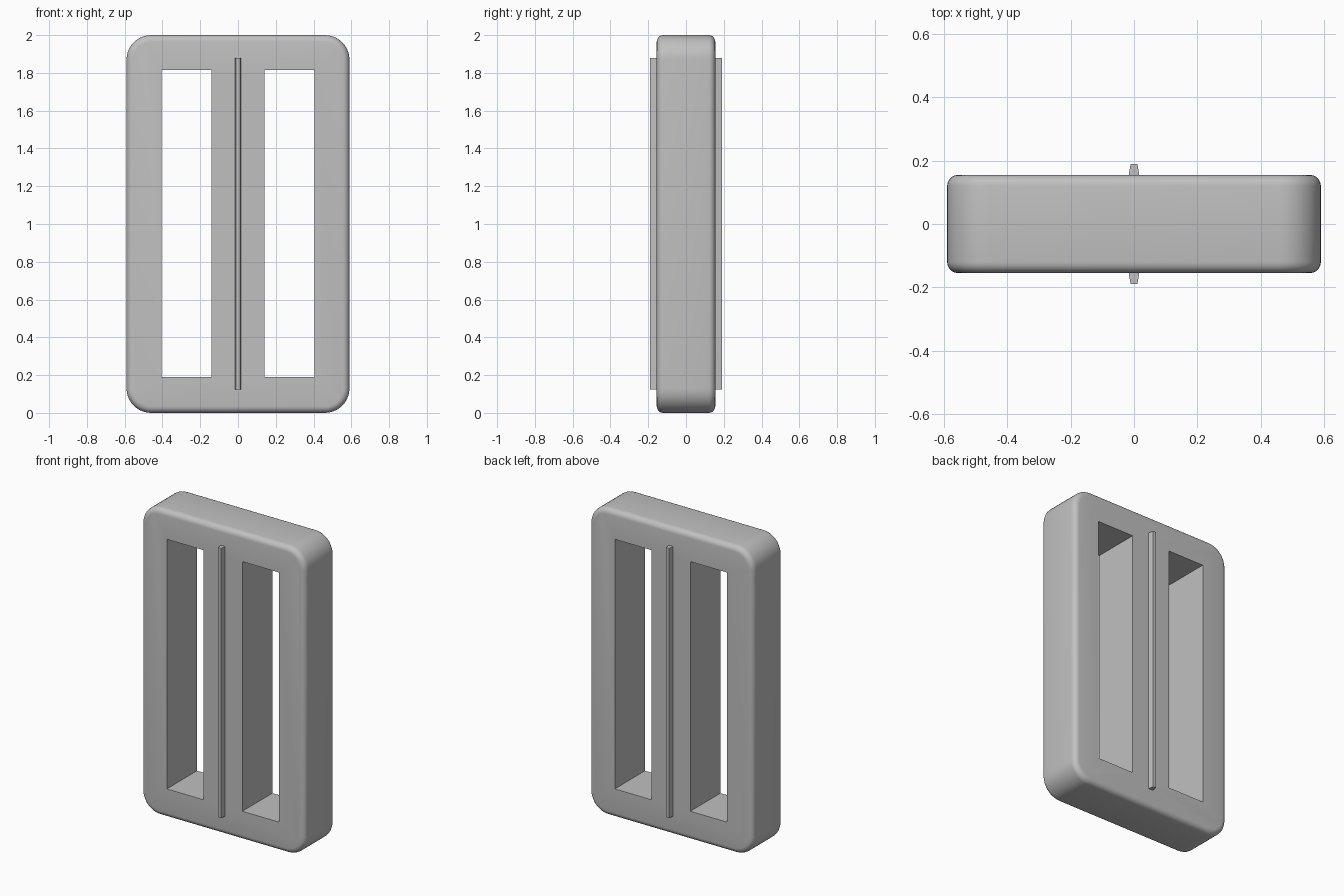
import bpy, bmesh
from mathutils import Matrix, Vector

cube = bpy.data.objects.get("Cube")
if cube:
    bpy.data.objects.remove(cube, do_unlink=True)

HALF_W, HALF_D, HEIGHT = 0.59, 0.155, 2.0

grey = bpy.data.materials.new("light_grey")
grey.use_nodes = True
colour = (0.53, 0.53, 0.53, 1)
grey.diffuse_color = colour
grey.node_tree.nodes["Principled BSDF"].inputs["Base Color"].default_value = colour


def add_box(bm, lo, hi):
    lo, hi = Vector(lo), Vector(hi)
    mat = Matrix.Translation((lo + hi) / 2) @ Matrix.Diagonal((*(hi - lo), 1))
    return bmesh.ops.create_cube(bm, size=1, matrix=mat)["verts"]


def make_object(name, bm):
    bmesh.ops.recalc_face_normals(bm, faces=bm.faces)
    mesh = bpy.data.meshes.new(name)
    bm.to_mesh(mesh)
    bm.free()
    mesh.materials.append(grey)
    obj = bpy.data.objects.new(name, mesh)
    bpy.context.collection.objects.link(obj)
    return obj


# Frame: slab with rounded corners, then softened front and back rims
bm = bmesh.new()
add_box(bm, (-HALF_W, -HALF_D, 0), (HALF_W, HALF_D, HEIGHT))
corners = [e for e in bm.edges if abs(e.verts[0].co.y - e.verts[1].co.y) > 0.1]
bmesh.ops.bevel(bm, geom=corners, offset=0.13, segments=10, profile=0.5, affect='EDGES')
rims = [e for e in bm.edges if abs(e.verts[0].co.y - e.verts[1].co.y) < 0.001]
bmesh.ops.bevel(bm, geom=rims, offset=0.035, segments=5, profile=0.5, affect='EDGES')
frame = make_object("buckle_frame", bm)

# Two strap slots cut through the frame
bm = bmesh.new()
for side in (-1, 1):
    xs = sorted((side * 0.14, side * 0.404))
    add_box(bm, (xs[0], -0.5, 0.19), (xs[1], 0.5, 1.815))
cutter = make_object("slot_cutter", bm)
cut = frame.modifiers.new("slots", 'BOOLEAN')
cut.operation, cut.solver, cut.object = 'DIFFERENCE', 'EXACT', cutter
bpy.context.view_layer.objects.active = frame
frame.select_set(True)
bpy.ops.object.modifier_apply(modifier=cut.name)
bpy.data.objects.remove(cutter, do_unlink=True)

bpy.ops.object.select_all(action='DESELECT')
frame.select_set(True)
bpy.ops.object.shade_smooth_by_angle(angle=0.6)

# Tapered ridge down the middle bar, on the front and the back
for name, side in (("front_ridge", -1), ("back_ridge", 1)):
    bm = bmesh.new()
    ys = sorted((side * (HALF_D - 0.01), side * 0.19))
    for v in add_box(bm, (-0.018, ys[0], 0.125), (0.018, ys[1], 1.88)):
        if abs(v.co.y) > HALF_D:
            v.co.x *= 0.6
    make_object(name, bm)
